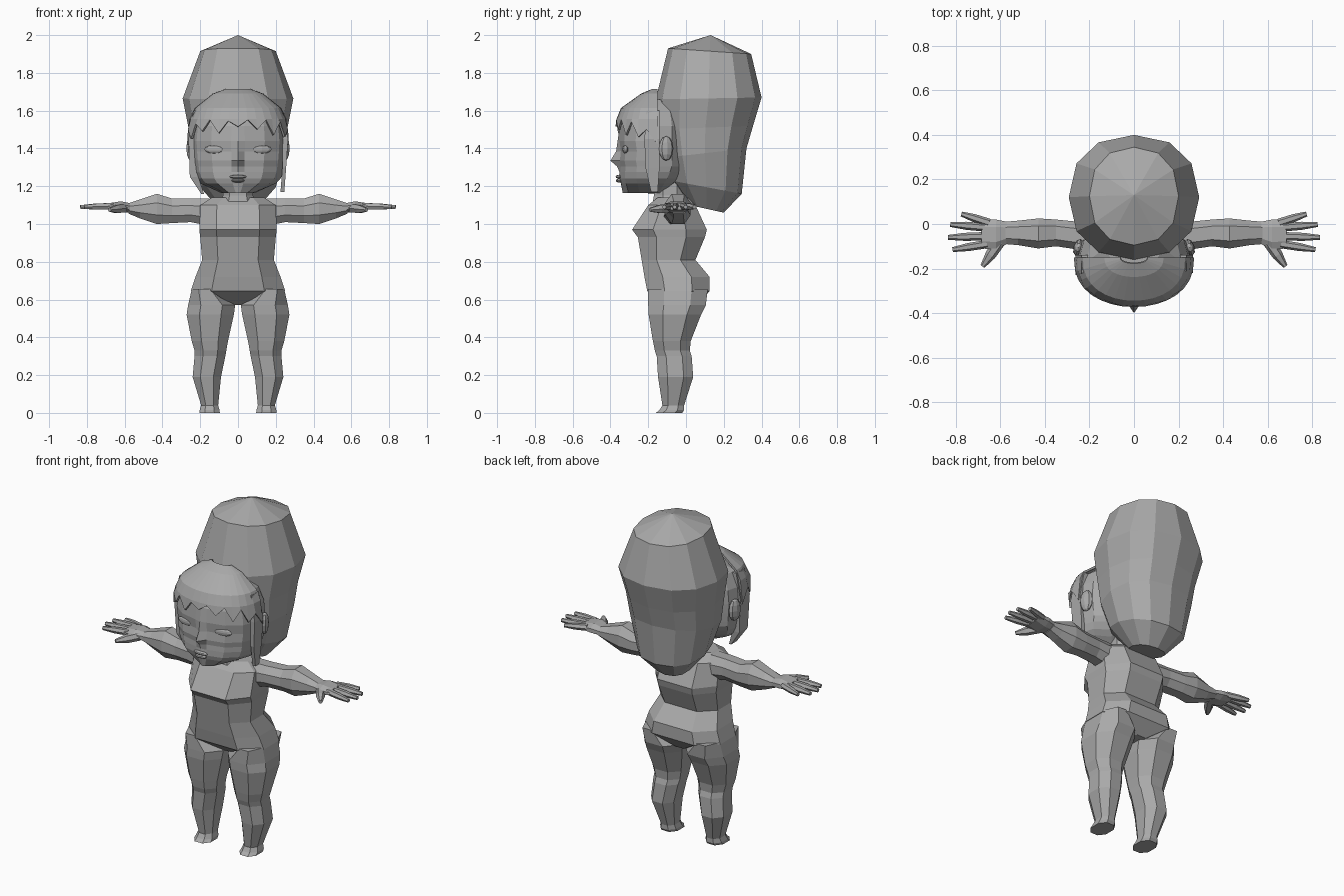
import bpy, bmesh, math
from mathutils import Vector, Matrix

grey = bpy.data.materials.new("plain_grey")
grey.diffuse_color = (0.40, 0.40, 0.40, 1)


def finish(name, bm):
    bmesh.ops.recalc_face_normals(bm, faces=bm.faces)
    me = bpy.data.meshes.new(name)
    bm.to_mesh(me)
    bm.free()
    me.materials.append(grey)
    ob = bpy.data.objects.new(name, me)
    bpy.context.collection.objects.link(ob)
    return ob


def loft(name, rings, closed=True, tip=None):
    """Skin a list of equal-length point rings; an optional tip closes the first ring."""
    bm = bmesh.new()
    vs = [[bm.verts.new(p) for p in r] for r in rings]
    n = len(vs[0])
    for a, b in zip(vs, vs[1:]):
        for i in range(n if closed else n - 1):
            j = (i + 1) % n
            bm.faces.new((a[i], a[j], b[j], b[i]))
    if closed:
        bm.faces.new(vs[-1])
        if tip:
            t = bm.verts.new(tip)
            for i in range(n):
                bm.faces.new((vs[0][i], vs[0][(i + 1) % n], t))
        else:
            bm.faces.new(vs[0])
    return finish(name, bm)


def octagon(u0, u1, v0, v1, cu=0.22, cv=0.28):
    a, b = (u1 - u0) * cu, (v1 - v0) * cv
    return [(u0 + a, v0), (u1 - a, v0), (u1, v0 + b), (u1, v1 - b),
            (u1 - a, v1), (u0 + a, v1), (u0, v1 - b), (u0, v0 + b)]


def tube(name, p0, p1, r0, r1, sides=6):
    p0, p1 = Vector(p0), Vector(p1)
    q = (p1 - p0).to_track_quat('Z', 'Y')
    pts = [(p0, r0), (p0.lerp(p1, 0.55), r0 * 0.95), (p1, r1)]
    loft(name, [[c + q @ Vector((r * math.cos(k * math.tau / sides),
                                 r * math.sin(k * math.tau / sides), 0))
                 for k in range(sides)] for c, r in pts])


def blob(name, loc, scale, turn=0.0, u=8, v=6):
    bm = bmesh.new()
    m = (Matrix.Translation(loc) @ Matrix.Rotation(turn, 4, 'Z')
         @ Matrix.Diagonal((*scale, 1)))
    bmesh.ops.create_uvsphere(bm, u_segments=u, v_segments=v, radius=1, matrix=m)
    finish(name, bm)


# Torso: z, front, back, half width
torso = [(1.14, -0.15, 0.01, 0.14), (1.10, -0.20, 0.05, 0.20), (0.97, -0.285, 0.11, 0.205),
         (0.93, -0.255, 0.10, 0.20), (0.81, -0.235, 0.05, 0.19), (0.72, -0.22, 0.125, 0.225),
         (0.645, -0.205, 0.125, 0.25), (0.57, -0.11, 0.06, 0.05)]
loft("torso", [[(x, y, z) for x, y in octagon(-w, w, f, b)] for z, f, b, w in torso])

# Neck
neck = [(1.09, -0.18, 0.01, 0.10), (1.15, -0.17, 0.0, 0.08), (1.25, -0.17, 0.0, 0.08)]
loft("neck", [[(x, y, z) for x, y in octagon(-w, w, f, b)] for z, f, b, w in neck])

# Legs: z, inner, outer, front, back
leg = [(0.655, 0.11, 0.245, -0.20, 0.115), (0.57, 0.015, 0.264, -0.20, 0.105),
       (0.52, 0.022, 0.272, -0.198, 0.08), (0.38, 0.053, 0.245, -0.175, 0.025),
       (0.33, 0.062, 0.23, -0.165, 0.02), (0.30, 0.067, 0.23, -0.155, 0.03),
       (0.19, 0.09, 0.24, -0.148, 0.038), (0.04, 0.105, 0.195, -0.125, -0.01),
       (0.015, 0.098, 0.203, -0.14, -0.01), (0.0, 0.096, 0.205, -0.16, -0.02)]
# Arms: x, front, back, bottom, top
arm = [(0.15, -0.12, 0.01, 0.99, 1.135), (0.25, -0.115, 0.01, 1.01, 1.135),
       (0.35, -0.10, 0.02, 1.005, 1.135), (0.43, -0.11, 0.025, 1.0, 1.16),
       (0.52, -0.095, 0.015, 1.03, 1.13), (0.58, -0.09, 0.01, 1.055, 1.11)]
palm = [(0.57, -0.09, 0.01, 1.06, 1.11), (0.62, -0.115, 0.02, 1.06, 1.12),
        (0.685, -0.11, 0.02, 1.075, 1.11)]
# Fingers: root x, root y, tip x, tip y
fingers = [(0.65, 0.005, 0.775, 0.045), (0.67, -0.015, 0.825, -0.002),
           (0.67, -0.055, 0.835, -0.06), (0.66, -0.09, 0.815, -0.115)]
for s, side in ((1, "left"), (-1, "right")):
    loft(side + "_leg", [[(s * x, y, z) for x, y in octagon(i, o, f, b, 0.27, 0.27)]
                         for z, i, o, f, b in leg])
    for part, data in (("_arm", arm), ("_palm", palm)):
        loft(side + part, [[(s * x, y, z) for y, z in octagon(f, b, lo, hi, 0.25, 0.3)]
                           for x, f, b, lo, hi in data])
    for k, (x0, y0, x1, y1) in enumerate(fingers):
        tube(f"{side}_finger_{k + 1}", (s * x0, y0, 1.095), (s * x1, y1, 1.09), 0.019, 0.011)
    tube(side + "_thumb", (s * 0.60, -0.075, 1.085), (s * 0.68, -0.19, 1.075), 0.026, 0.011)
    # Ear and closed eyelid
    blob(side + "_ear", (s * 0.25, -0.105, 1.40), (0.022, 0.04, 0.065), s * 0.3)
    blob(side + "_eyelid", (s * 0.125, -0.322, 1.395), (0.055, 0.012, 0.022), s * 0.2)

# Head: z, nose line, face, back, half width
head = [(1.165, -0.335, -0.33, -0.12, 0.09), (1.215, -0.345, -0.342, -0.06, 0.20),
        (1.24, -0.355, -0.348, -0.03, 0.225), (1.275, -0.352, -0.347, 0.0, 0.24),
        (1.305, -0.365, -0.345, 0.02, 0.245), (1.335, -0.40, -0.35, 0.02, 0.25),
        (1.385, -0.37, -0.345, 0.02, 0.255), (1.44, -0.362, -0.352, 0.02, 0.258),
        (1.52, -0.35, -0.345, 0.02, 0.25), (1.60, -0.315, -0.31, 0.0, 0.215),
        (1.66, -0.235, -0.23, 0.0, 0.13)]
rings = []
for z, nose, f, b, w in head:
    side_y = max(-0.17, f + 0.12)
    half = [(0.14 * w, f), (0.55 * w, f + 0.025), (0.85 * w, f + 0.085), (w, side_y),
            (0.9 * w, (side_y + b) / 2), (0.5 * w, b - 0.01)]
    rings.append([(x, y, z) for x, y in [(0, nose)] + half + [(0, b)]
                  + [(-x, y) for x, y in reversed(half)]])
loft("head", rings)

# Lips
blob("upper_lip", (0, -0.352, 1.25), (0.045, 0.02, 0.011))
blob("lower_lip", (0, -0.349, 1.23), (0.036, 0.023, 0.011))

# Swept-up back hair: front y, front z, back y, back z, half width
bun = [(-0.095, 1.93, 0.345, 1.90, 0.20), (-0.16, 1.66, 0.40, 1.67, 0.293),
       (-0.15, 1.50, 0.355, 1.52, 0.262), (-0.12, 1.35, 0.32, 1.40, 0.25),
       (-0.08, 1.23, 0.295, 1.16, 0.20), (0.02, 1.10, 0.20, 1.06, 0.10)]
rings = []
for fy, fz, by, bz, w in bun:
    r = []
    for k in range(12):
        a = k * math.tau / 12
        c, sn = math.cos(a), math.sin(a)
        t = 0.5 - 0.5 * math.copysign(abs(c) ** 0.88, c)
        x = w * math.copysign(abs(sn) ** 0.88, sn)
        r.append((x, fy + (by - fy) * t, fz + (bz - fz) * t))
    rings.append(r)
loft("back_hair", rings, tip=(0, 0.13, 2.0))

# Fringe: shell over the brow with a jagged lower edge; z, front, half width
fringe = [(1.71, -0.175, 0.06), (1.685, -0.235, 0.13), (1.61, -0.34, 0.225),
          (1.555, -0.362, 0.25), (1.50, -0.367, 0.264)]
jag = [-0.08, 0.0, -0.05, 0.03, -0.01, 0.05, -0.02, 0.045, 0.015, 0.05, 0.0, 0.05,
       -0.03, 0.04, -0.04, 0.0, -0.08]
rings = []
for k, (z, f, w) in enumerate(fringe):
    r = []
    for i in range(17):
        a = math.radians(-90 + 180 * i / 16)
        y = -0.15 + (f + 0.15) * max(math.cos(a), 0.0) ** 0.8
        r.append((w * math.sin(a), y, z + (jag[i] if k == 4 else 0)))
    rings.append(r)
ob = loft("fringe", rings, closed=False)
mod = ob.modifiers.new("thickness", 'SOLIDIFY')
mod.thickness, mod.offset = 0.012, 0

# Side locks hanging beside the cheeks: z, inner x, outer x, front, back
locks = {1: [(1.60, 0.20, 0.235, -0.21, -0.14), (1.45, 0.235, 0.265, -0.22, -0.14),
             (1.30, 0.235, 0.255, -0.215, -0.14), (1.17, 0.225, 0.245, -0.185, -0.15)],
         -1: [(1.60, 0.20, 0.235, -0.22, -0.14), (1.45, 0.225, 0.262, -0.23, -0.14),
              (1.25, 0.21, 0.255, -0.22, -0.14), (1.16, 0.18, 0.195, -0.20, -0.15)]}
for s, data in locks.items():
    loft("left_lock" if s > 0 else "right_lock",
         [[(s * a, f, z), (s * b, f, z), (s * b, k, z), (s * a, k, z)]
          for z, a, b, f, k in data])
